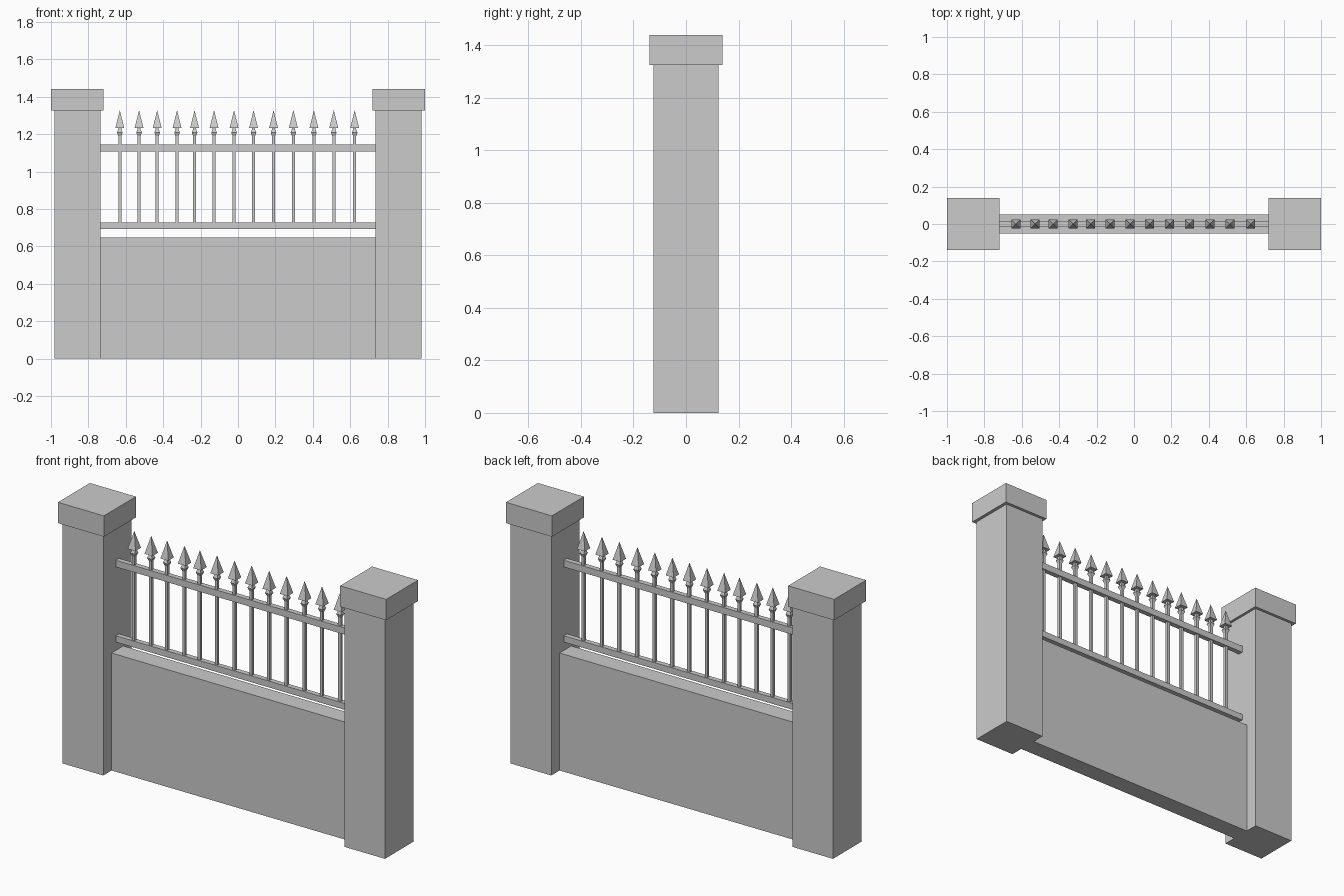
import bpy
import bmesh
from mathutils import Matrix

cube = bpy.data.objects.get("Cube")
if cube:
    bpy.data.objects.remove(cube)

# Single stone grey
grey = bpy.data.materials.new("grey")
grey.use_nodes = True
colour = (0.6, 0.6, 0.6, 1)
grey.diffuse_color = colour
grey.node_tree.nodes["Principled BSDF"].inputs["Base Color"].default_value = colour


def finish(name, bm):
    bmesh.ops.recalc_face_normals(bm, faces=bm.faces)
    mesh = bpy.data.meshes.new(name)
    bm.to_mesh(mesh)
    bm.free()
    mesh.materials.append(grey)
    obj = bpy.data.objects.new(name, mesh)
    bpy.context.collection.objects.link(obj)
    return obj


def box(name, x0, x1, half_y, z0, z1):
    bm = bmesh.new()
    place = Matrix.Translation(((x0 + x1) / 2, 0, (z0 + z1) / 2))
    size = Matrix.Diagonal((x1 - x0, 2 * half_y, z1 - z0, 1))
    bmesh.ops.create_cube(bm, size=1, matrix=place @ size)
    return finish(name, bm)


def square_loft(name, x, profile):
    """Stack square rings given as (half width, height), capped at both ends."""
    bm = bmesh.new()
    rings = [[bm.verts.new((x + sx * r, sy * r, z))
              for sx, sy in ((-1, -1), (1, -1), (1, 1), (-1, 1))]
             for r, z in profile]
    for low, high in zip(rings, rings[1:]):
        for i in range(4):
            j = (i + 1) % 4
            bm.faces.new((low[i], low[j], high[j], high[i]))
    bm.faces.new(rings[0])
    bm.faces.new(rings[-1])
    bmesh.ops.remove_doubles(bm, verts=bm.verts, dist=0.0001)
    return finish(name, bm)


# Pillars with overhanging caps
for side, s in (("left", 1), ("right", -1)):
    box(side + "_pillar", *sorted((s * 0.735, s * 0.982)), 0.123, 0, 1.325)
    box(side + "_pillar_cap", *sorted((s * 0.72, s * 1.0)), 0.139, 1.325, 1.44)

# Low wall and the two rails
box("wall", -0.735, 0.735, 0.051, 0, 0.647)
box("lower_rail", -0.735, 0.735, 0.014, 0.693, 0.728)
box("upper_rail", -0.735, 0.735, 0.014, 1.107, 1.144)

# Bars with a collar and a spear point
bar_x = (-0.632, -0.529, -0.432, -0.326, -0.232, -0.128, -0.021,
         0.083, 0.19, 0.296, 0.406, 0.512, 0.624)
for n, x in enumerate(bar_x, 1):
    square_loft(f"bar_{n}", x, (
        (0.008, 0.71), (0.008, 1.19), (0.015, 1.208),
        (0.008, 1.226), (0.008, 1.234)))
    square_loft(f"spear_point_{n}", x, ((0.024, 1.232), (0.00001, 1.328)))
